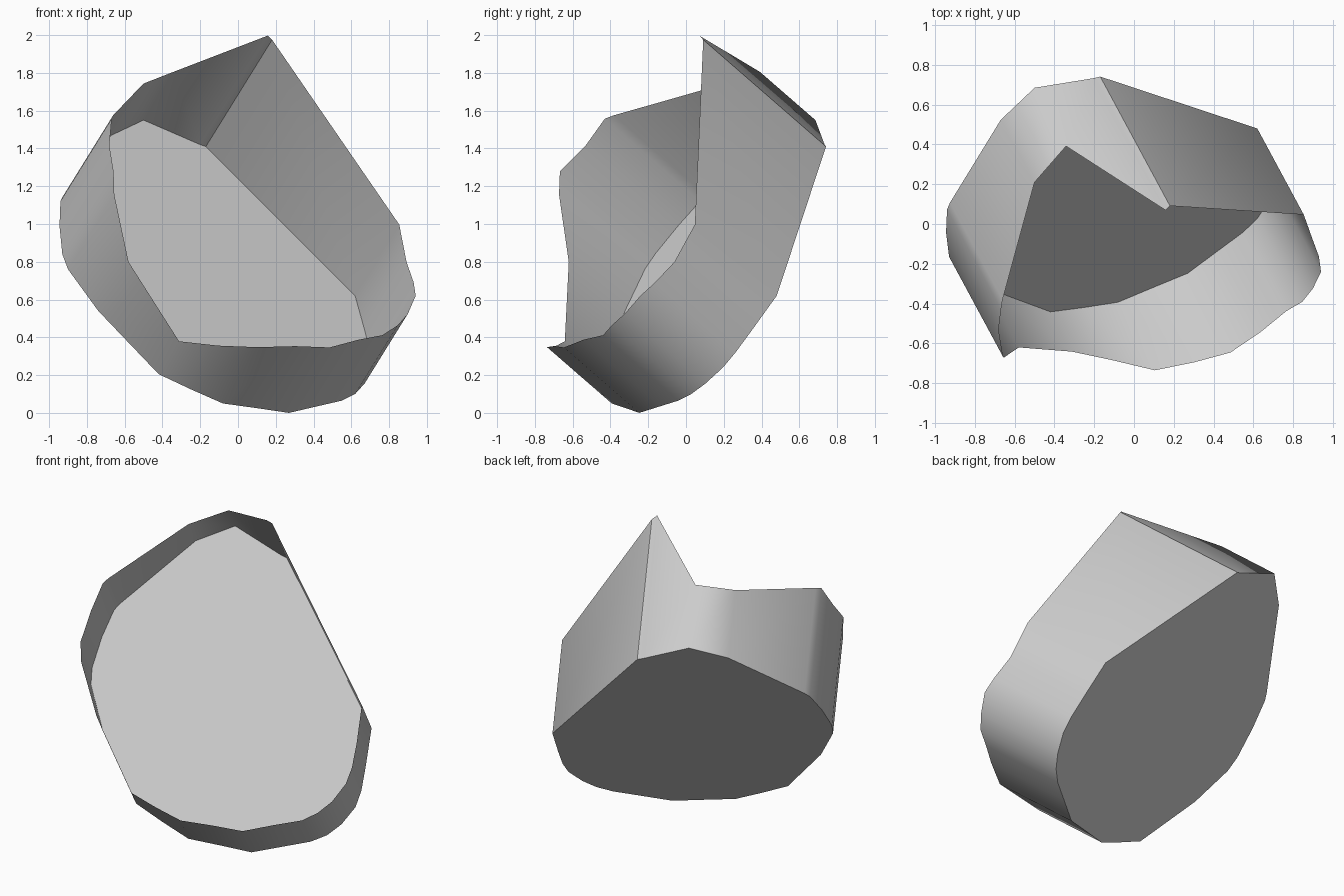
import bpy
import bmesh
from mathutils import Vector

cube = bpy.data.objects.get("Cube")
if cube:
    bpy.data.objects.remove(cube, do_unlink=True)

# Tilted flat base: unit normal, along which the wall rises, and plane offset
AXIS = Vector((0.377, -0.699, 0.608)).normalized()
OFFSET = 0.275
RIDGE = 0  # outline corner with a hard crease

# Base outline as (x, z, wall height)
OUTLINE = [
    (-0.17, 1.41, 0.93), (0.62, 0.62, 0.62), (0.67, 0.44, 0.59),
    (0.70, 0.32, 0.61), (0.705, 0.24, 0.625), (0.67, 0.155, 0.61),
    (0.62, 0.10, 0.60), (0.55, 0.065, 0.57), (0.42, 0.035, 0.58),
    (0.27, 0.0, 0.57), (0.1, 0.025, 0.54), (-0.08, 0.05, 0.49),
    (-0.25, 0.125, 0.38), (-0.42, 0.205, 0.286), (-0.74, 0.54, 0.426),
    (-0.90, 0.76, 0.65), (-0.93, 0.84, 0.72), (-0.945, 0.99, 0.70),
    (-0.94, 1.12, 0.72), (-0.925, 1.15, 0.70), (-0.67, 1.47, 0.45),
    (-0.50, 1.55, 0.42), (-0.20, 1.42, 0.95),
]


def on_base(x, z):
    """Point of the base plane above the given x and z."""
    return Vector((x, (AXIS.x * x + AXIS.z * z - OFFSET) / -AXIS.y, z))


bm = bmesh.new()
low, rim = [], []
for x, z, height in OUTLINE:
    point = on_base(x, z)
    low.append(bm.verts.new(point))
    rim.append(bm.verts.new(point + AXIS * height))

# Flat floor
floor = bm.faces.new(low)

# Open wall with an uneven rim
count = len(low)
for i in range(count):
    j = (i + 1) % count
    wall = bm.faces.new((low[j], low[i], rim[i], rim[j]))
    wall.smooth = True

# Hard edges around the floor and at the ridge
for edge in floor.edges:
    edge.smooth = False
bm.edges.get((low[RIDGE], rim[RIDGE])).smooth = False

# Turn the floor away from the opening, and the wall to match it
floor.normal_update()
if floor.normal.dot(AXIS) > 0:
    bmesh.ops.reverse_faces(bm, faces=bm.faces[:])

mesh = bpy.data.meshes.new("broken_cup_shell")
bm.to_mesh(mesh)
bm.free()
shell = bpy.data.objects.new("broken_cup_shell", mesh)
bpy.context.collection.objects.link(shell)

# Plain light grey
grey = bpy.data.materials.new("light_grey")
grey.use_nodes = True
colour = (0.6, 0.6, 0.6, 1.0)
grey.diffuse_color = colour
for node in grey.node_tree.nodes:
    if node.type == 'BSDF_PRINCIPLED':
        node.inputs["Base Color"].default_value = colour
mesh.materials.append(grey)
